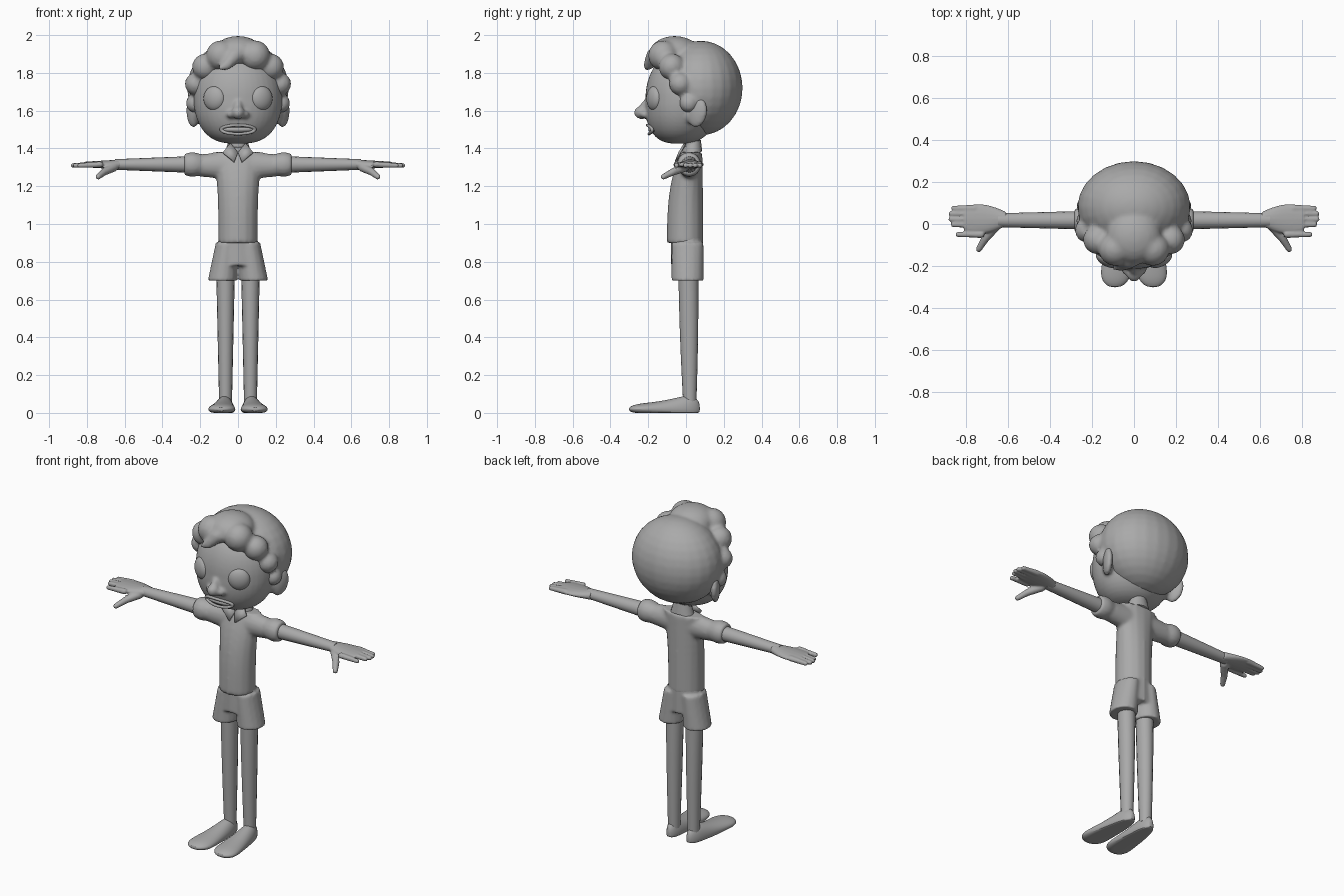
import bpy, bmesh
from math import sin, cos, pi, tau, radians
from mathutils import Vector, Matrix

cube = bpy.data.objects.get("Cube")
if cube:
    bpy.data.objects.remove(cube, do_unlink=True)

grey = bpy.data.materials.new("plain grey")
grey.use_nodes = True
grey.diffuse_color = (0.4, 0.4, 0.4, 1)
grey.node_tree.nodes["Principled BSDF"].inputs["Base Color"].default_value = grey.diffuse_color


def loft(bm, axis, rule, steps=10, sides=16):
    """Capped tube of ellipses; rule(t) gives position, two centre values and two radii."""
    rings = []
    for step in range(steps + 1):
        position, centre_u, centre_v, radius_u, radius_v = rule(step / steps)
        ring = []
        for side in range(sides):
            angle = tau * side / sides
            u = centre_u + radius_u * cos(angle)
            v = centre_v + radius_v * sin(angle)
            place = {"x": (position, u, v), "y": (u, position, v), "z": (u, v, position)}
            ring.append(bm.verts.new(place[axis]))
        rings.append(ring)
    for low, high in zip(rings, rings[1:]):
        for i in range(sides):
            bm.faces.new((low[i - 1], low[i], high[i], high[i - 1]))
    bm.faces.new(rings[0])
    bm.faces.new(rings[-1])


def blob(bm, centre, radii, pitch=0, turn=0):
    """Ellipsoid, pitched about x and turned about z in degrees."""
    matrix = (Matrix.Translation(centre) @ Matrix.Rotation(radians(turn), 4, "Z")
              @ Matrix.Rotation(radians(pitch), 4, "X") @ Matrix.Diagonal((*radii, 1)))
    bmesh.ops.create_uvsphere(bm, u_segments=24, v_segments=16, radius=1, matrix=matrix)


def limb(bm, points, thick, thin):
    """Row of balls along a path, shrinking steadily from thick to thin."""
    spans = len(points) - 1
    for span in range(spans):
        start, end = Vector(points[span]), Vector(points[span + 1])
        steps = int((end - start).length / thin * 2) + 1
        for step in range(steps + 1):
            part = step / steps
            radius = thick + (thin - thick) * (span + part) / spans
            bmesh.ops.create_icosphere(bm, subdivisions=2, radius=radius,
                                       matrix=Matrix.Translation(start.lerp(end, part)))


def finish(bm, name, mirror=False, voxel=0, relax=0, rounded=False):
    bmesh.ops.recalc_face_normals(bm, faces=bm.faces)
    mesh = bpy.data.meshes.new(name)
    bm.to_mesh(mesh)
    bm.free()
    mesh.materials.append(grey)
    part = bpy.data.objects.new(name, mesh)
    bpy.context.collection.objects.link(part)
    bpy.ops.object.select_all(action="DESELECT")
    part.select_set(True)
    bpy.context.view_layer.objects.active = part
    bpy.ops.object.shade_smooth_by_angle(angle=radians(50))
    if mirror:
        part.modifiers.new("mirror", "MIRROR").use_mirror_merge = False
    if voxel:
        blend = part.modifiers.new("blend", "REMESH")
        blend.mode = "VOXEL"
        blend.voxel_size = voxel
        blend.use_smooth_shade = True
    if relax:
        part.modifiers.new("relax", "SMOOTH").iterations = relax
    if rounded:
        part.modifiers.new("rounded", "SUBSURF").levels = 1
    return part


# Head with nose and ears
def head_rule(t):
    height = -cos(pi * t)
    width = max(sin(pi * t), 0.02) ** 0.7
    return 1.66 + 0.235 * height, 0, -0.015 + 0.02 * min(height, 0), 0.235 * width, 0.2 * width


bm = bmesh.new()
loft(bm, "z", head_rule, steps=24, sides=40)
blob(bm, (0, -0.235, 1.59), (0.035, 0.04, 0.035))
blob(bm, (0, -0.21, 1.615), (0.025, 0.035, 0.05), pitch=-20)
for side in (-1, 1):
    blob(bm, (0.035 * side, -0.215, 1.58), (0.025, 0.03, 0.02))
    blob(bm, (0.24 * side, 0.06, 1.59), (0.025, 0.055, 0.08), pitch=-12, turn=-25 * side)
    blob(bm, (0.21 * side, 0.03, 1.58), (0.03, 0.04, 0.05))
finish(bm, "head", voxel=0.009, relax=4)

# Eyes
bm = bmesh.new()
blob(bm, (0.125, -0.168, 1.665), (0.062, 0.035, 0.065), turn=27)
finish(bm, "eyes", mirror=True)

# Lips follow the curve of the face around a row of teeth
bm = bmesh.new()
path = []
for i in range(41):
    angle = tau * i / 40
    x, lift = 0.09 * cos(angle), 0.023 * sin(angle)
    path.append((x, 2.6 * x * x - 0.2 * lift - 0.2, 1.5 + lift))
limb(bm, path, 0.009, 0.009)
finish(bm, "lips", voxel=0.004, relax=3)
bm = bmesh.new()
blob(bm, (0, -0.165, 1.5), (0.09, 0.035, 0.02))
finish(bm, "teeth")

# Hair: back mass, a row of waves down each side and a curled forelock
bm = bmesh.new()
blob(bm, (0, 0.08, 1.72), (0.27, 0.22, 0.25))
blob(bm, (0, -0.06, 1.91), (0.13, 0.13, 0.085))
for side in (-1, 1):
    for i in range(4):
        angle = 0.4 + 0.45 * i
        radius = 0.08 - 0.01 * i
        place = (0.23 * side * sin(angle), 0.045 * i - 0.12, 1.68 + 0.23 * cos(angle))
        blob(bm, place, (radius, radius, radius))
curl = [(0.06, -0.1, 1.92), (-0.02, -0.17, 1.89), (-0.06, -0.2, 1.84), (-0.1, -0.21, 1.82)]
limb(bm, curl, 0.06, 0.01)
finish(bm, "hair", voxel=0.012, relax=3)

# Neck
bm = bmesh.new()
loft(bm, "z", lambda t: (1.3 + 0.18 * t, 0, 0.03, 0.05, 0.042))
finish(bm, "neck")


# Shirt body with sleeves and rolled cuffs
def shirt_rule(t):
    flare = t ** 3
    return 0.9 + 0.48 * t, 0, 0.035 * flare - 0.005, 0.105 + 0.025 * flare, 0.096 - 0.04 * flare


bm = bmesh.new()
loft(bm, "z", shirt_rule)
for side in (-1, 1):
    loft(bm, "x", lambda t: (0.24 * side * t, 0.018, 1.31, 0.06 - 0.01 * t, 0.08 - 0.025 * t))
    loft(bm, "x", lambda t: (side * (0.2 + 0.085 * t), 0.016, 1.315,
                             0.055 + 0.01 * sin(pi * t), 0.056 + 0.01 * sin(pi * t)))
finish(bm, "shirt", voxel=0.01, relax=5)

# Collar: band round the neck, low at the front, and two pointed flaps
bm = bmesh.new()
loft(bm, "z", lambda t: (1.36 + 0.065 * t, 0, 0.03, 0.075 - 0.02 * t, 0.056 - 0.008 * t))
for vert in bm.verts:
    vert.co.z += (vert.co.y - 0.03) * 0.45
finish(bm, "collar_band")
bm = bmesh.new()
flap = [(0, -0.035, 1.38), (0.02, -0.06, 1.33), (0.08, -0.04, 1.38), (0.04, -0.01, 1.43)]
bm.faces.new([bm.verts.new(corner) for corner in flap])
flaps = finish(bm, "collar_flaps", mirror=True)
flaps.modifiers.new("thickness", "SOLIDIFY").thickness = 0.012

# Shorts
bm = bmesh.new()
loft(bm, "z", lambda t: (0.78 + 0.18 * t, 0, 0.005, 0.125 - 0.03 * t, 0.085))
for side in (-1, 1):
    loft(bm, "z", lambda t: (0.7 + 0.2 * t, side * (0.083 - 0.025 * t), 0.008,
                             0.077 - 0.017 * t, 0.085))
finish(bm, "shorts", voxel=0.009, relax=3)

# Legs
bm = bmesh.new()
loft(bm, "z", lambda t: (0.05 + 0.73 * t, 0.066, 0.02 - 0.008 * t, 0.034 + 0.016 * t,
                         0.035 + 0.018 * t + 0.004 * sin(pi * t)))
finish(bm, "legs", mirror=True)


# Feet with flat soles
def foot_rule(t):
    ends = max(1 - abs(2 * t - 1) ** 5, 0.1) ** 0.5
    return (0.075 - 0.378 * t, 0.066 + 0.025 * t, 0.02,
            (0.04 + 0.045 * t) * ends, (0.03 + 0.07 * (1 - t) ** 2) * ends)


bm = bmesh.new()
loft(bm, "y", foot_rule, steps=16)
for vert in bm.verts:
    vert.co.z = max(vert.co.z, 0)
finish(bm, "feet", mirror=True, rounded=True)

# Bare arms
bm = bmesh.new()
loft(bm, "x", lambda t: (0.2 + 0.45 * t, 0.018, 1.315, 0.045 - 0.012 * t, 0.046 - 0.018 * t))
finish(bm, "arms", mirror=True)

# Hands with palm, fingers and thumb
bm = bmesh.new()
loft(bm, "x", lambda t: (0.61 + 0.2 * t, 0.024, 1.315, 0.034 + 0.038 * sin(pi * t * 0.75),
                         0.027 - 0.012 * t))
for i in range(4):
    y = 0.075 - 0.026 * i
    limb(bm, [(0.76, y, 1.315), (0.86 + 0.015 * sin(i), y, 1.31)], 0.017, 0.013)
limb(bm, [(0.73, -0.05, 1.315), (0.84, -0.05, 1.31)], 0.017, 0.013)
limb(bm, [(0.66, -0.01, 1.3), (0.71, -0.07, 1.275), (0.74, -0.12, 1.25)], 0.025, 0.015)
finish(bm, "hands", mirror=True, voxel=0.006, relax=2)
